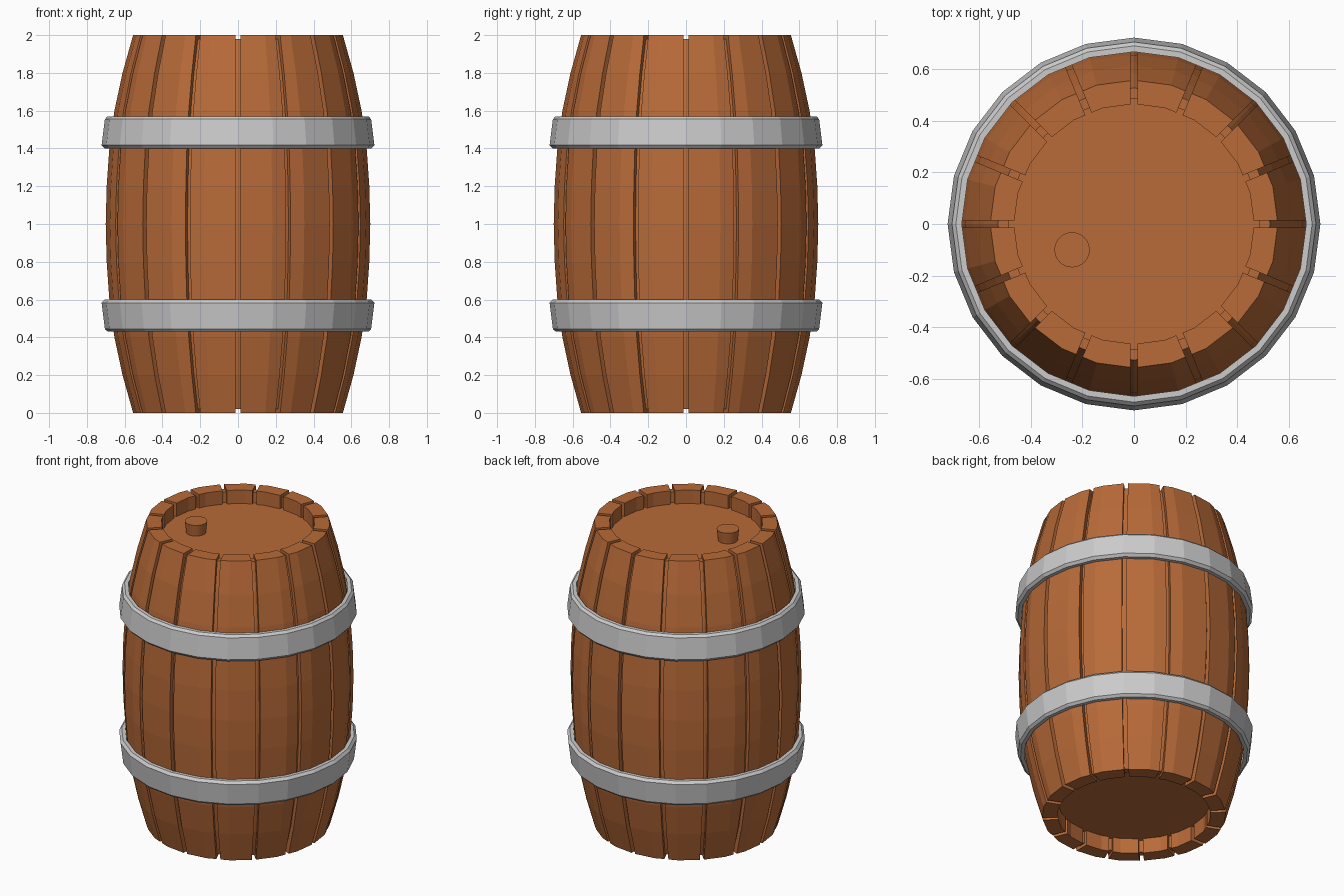
import bpy, bmesh
from math import sin, cos, asin, radians, pi

if "Cube" in bpy.data.objects:
    bpy.data.objects.remove(bpy.data.objects["Cube"])

SIDES = 24
STAVES = 16
GAP = 0.013          # half the width of the slot between staves
INNER = 0.465        # inner radius of the rim

wood = bpy.data.materials.new("wood")
wood.diffuse_color = (0.48, 0.145, 0.04, 1)
wood.use_nodes = True
wood.node_tree.nodes["Principled BSDF"].inputs["Base Color"].default_value = wood.diffuse_color

# Bulging outline of the barrel (radius, height)
lower = [(0.557, 0), (0.613, 0.2), (0.656, 0.4), (0.683, 0.6), (0.697, 0.8)]
outline = lower + [(0.702, 1.0)] + [(r, 2 - z) for r, z in reversed(lower)]


def finish(name, bm, mat=None):
    bmesh.ops.recalc_face_normals(bm, faces=bm.faces)
    mesh = bpy.data.meshes.new(name)
    bm.to_mesh(mesh)
    bm.free()
    obj = bpy.data.objects.new(name, mesh)
    bpy.context.collection.objects.link(obj)
    if mat:
        mesh.materials.append(mat)
    return obj


def revolve(name, profile, closed, mat=None, sides=SIDES, centre=(0, 0)):
    """Spin a profile; open profiles are capped flat at both ends."""
    bm = bmesh.new()
    rings = [[bm.verts.new((centre[0] + r * cos(2 * pi * i / sides),
                            centre[1] + r * sin(2 * pi * i / sides), z))
              for i in range(sides)] for r, z in profile]
    pairs = list(zip(rings, rings[1:])) + ([(rings[-1], rings[0])] if closed else [])
    for a, b in pairs:
        for i in range(sides):
            j = (i + 1) % sides
            bm.faces.new((a[i], a[j], b[j], b[i]))
    if not closed:
        bm.faces.new(rings[0])
        bm.faces.new(rings[-1])
    return finish(name, bm, mat)


def polar(r, angle, z):
    """Point on a flat-sided circle, so the staves follow the facets."""
    step = 2 * pi / SIDES
    r *= cos(step / 2) / cos(angle % step - step / 2)
    return (r * cos(angle), r * sin(angle), z)


# Staves, each with one fold where it crosses a facet edge
for k in range(STAVES):
    a0, a1 = radians(22.5 * k), radians(22.5 * (k + 1))
    fold = a0 + radians(7.5 if k % 2 else 15)
    bm = bmesh.new()
    loops = []
    for r, z in outline:
        o, i = asin(GAP / r), asin(GAP / INNER)
        pts = [(r, a0 + o), (r, fold), (r, a1 - o),
               (INNER, a1 - i), (INNER, fold + 1e-6), (INNER, a0 + i)]
        loops.append([bm.verts.new(polar(rad, ang + 1e-7, z)) for rad, ang in pts])
    for a, b in zip(loops, loops[1:]):
        for n in range(6):
            m = (n + 1) % 6
            bm.faces.new((a[n], a[m], b[m], b[n]))
    for end in (loops[0], loops[-1]):
        bm.faces.new((end[0], end[1], end[4], end[5]))
        bm.faces.new((end[1], end[2], end[3], end[4]))
    finish(f"stave_{k + 1}", bm, wood)

# Core: recessed heads plus the backing seen in the slots
back = [(r - 0.03, min(max(z, 0.02), 1.98)) for r, z in outline]
revolve("barrel_core", [(0.47, 0.1), (0.485, 0.1), (0.485, 0.02)] + back +
        [(0.485, 1.98), (0.485, 1.91), (0.47, 1.91)], False, wood)

# Hoops, bevelled and tapering away from the middle
hoop = [(0.707, 1.40), (0.722, 1.417), (0.705, 1.555), (0.69, 1.57),
        (0.667, 1.57), (0.684, 1.40)]
revolve("upper_hoop", hoop, True)
revolve("lower_hoop", [(r, 2 - z) for r, z in hoop], True)

# Bung in the top head
revolve("bung", [(0.058, 1.89), (0.068, 1.985)], False, wood, 32, (-0.24, -0.10))
